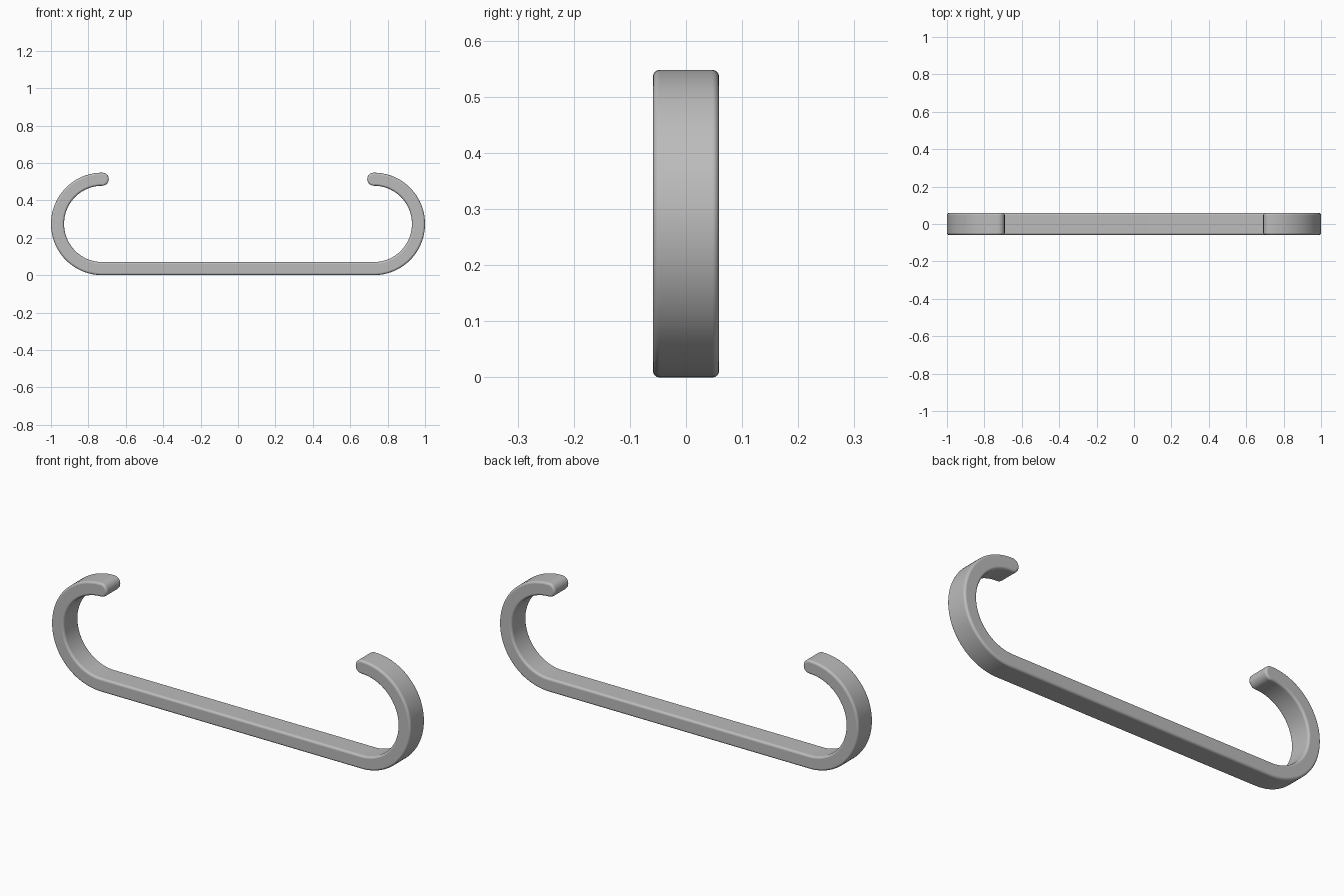
import bpy, bmesh
from math import cos, sin, pi, radians

cube = bpy.data.objects.get("Cube")
if cube:
    bpy.data.objects.remove(cube, do_unlink=True)

OUTER = 0.274            # outer radius of the end hooks
THICK = 0.07             # bar thickness
HALF_WIDTH = 0.059
CX = 1 - OUTER           # hook centre
TIP = THICK / 2


def arc(cx, cz, r, start, end, steps):
    angles = [radians(start + (end - start) * i / steps) for i in range(steps + 1)]
    return [(cx + r * cos(a), cz + r * sin(a)) for a in angles]


# Right half outline: outer hook, rounded tip, inner hook
half = arc(CX, OUTER, OUTER, -90, 90, 48)
half += arc(CX, 2 * OUTER - TIP, TIP, 90, 270, 16)[1:-1]
half += arc(CX, OUTER, OUTER - THICK, 90, -90, 48)
outline = half + [(-x, z) for x, z in reversed(half)]

# Extrude the closed profile across the width
bm = bmesh.new()
front = bm.faces.new([bm.verts.new((x, -HALF_WIDTH, z)) for x, z in outline])
result = bmesh.ops.extrude_face_region(bm, geom=[front], use_keep_orig=True)
back = [v for v in result["geom"] if isinstance(v, bmesh.types.BMVert)]
bmesh.ops.translate(bm, verts=back, vec=(0, 2 * HALF_WIDTH, 0))
bmesh.ops.recalc_face_normals(bm, faces=bm.faces[:])
mesh = bpy.data.meshes.new("hooked_bar")
bm.to_mesh(mesh)
bm.free()

bar = bpy.data.objects.new("hooked_bar", mesh)
bpy.context.collection.objects.link(bar)

# Plain grey material
grey = bpy.data.materials.new("grey")
grey.use_nodes = True
colour = (0.5, 0.5, 0.5, 1)
grey.diffuse_color = colour
grey.node_tree.nodes["Principled BSDF"].inputs["Base Color"].default_value = colour
mesh.materials.append(grey)

# Smooth shading and softened rims
bpy.ops.object.select_all(action='DESELECT')
bar.select_set(True)
bpy.context.view_layer.objects.active = bar
bpy.ops.object.shade_smooth_by_angle(angle=radians(40))
bevel = bar.modifiers.new("rounded_rims", 'BEVEL')
bevel.width = 0.012
bevel.segments = 4
bevel.limit_method = 'ANGLE'
bevel.angle_limit = radians(40)
bevel.use_clamp_overlap = False
bevel.harden_normals = True
